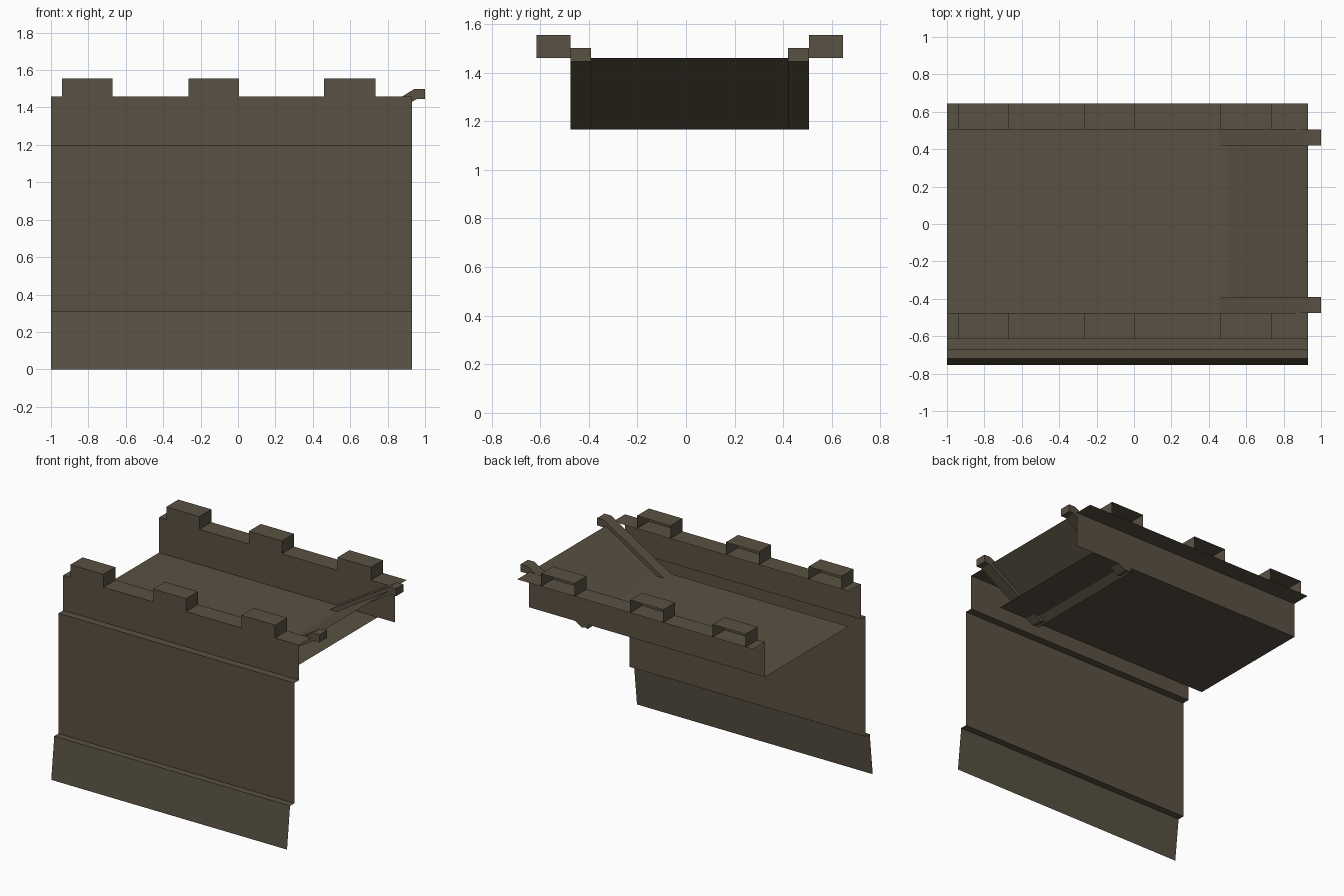
import bpy, bmesh

if "Cube" in bpy.data.objects:
    bpy.data.objects.remove(bpy.data.objects["Cube"])

stone = bpy.data.materials.new("brown_stone")
stone.diffuse_color = (0.10, 0.082, 0.055, 1)
stone.use_nodes = True
stone.node_tree.nodes["Principled BSDF"].inputs["Base Color"].default_value = stone.diffuse_color

X0, X1 = -1.0, 0.93      # ends of the wall
TOP, FLOOR = 1.46, 1.20  # parapet top and walkway level


def finish(name, bm):
    me = bpy.data.meshes.new(name)
    bm.to_mesh(me)
    bm.free()
    me.materials.append(stone)
    ob = bpy.data.objects.new(name, me)
    bpy.context.collection.objects.link(ob)
    return ob


def sheet(name, profile, x0=X0, x1=X1):
    """Sweep an open (y, z) profile along x as a thin sheet."""
    bm = bmesh.new()
    a = [bm.verts.new((x0, y, z)) for y, z in profile]
    b = [bm.verts.new((x1, y, z)) for y, z in profile]
    for i in range(len(profile) - 1):
        bm.faces.new((a[i], b[i], b[i + 1], a[i + 1]))
    return finish(name, bm)


def prism(name, outline, y0, y1):
    """Extrude a closed (x, z) outline along y."""
    bm = bmesh.new()
    face = bm.faces.new([bm.verts.new((x, y0, z)) for x, z in outline])
    ext = bmesh.ops.extrude_face_region(bm, geom=[face], use_keep_orig=True)
    moved = [g for g in ext["geom"] if isinstance(g, bmesh.types.BMVert)]
    bmesh.ops.translate(bm, vec=(0, y1 - y0, 0), verts=moved)
    bmesh.ops.recalc_face_normals(bm, faces=bm.faces)
    return finish(name, bm)


# Stepped outer wall with sloping foot and parapet top
sheet("front_wall", [(-0.755, 0), (-0.72, 0.31), (-0.67, 0.31), (-0.67, 1.20),
                     (-0.615, 1.20), (-0.615, TOP), (-0.475, TOP)])

# Walkway floor, running a little way under the ramp
sheet("walkway_floor", [(-0.475, FLOOR), (0.505, FLOOR)], X0, 0.79)

# Rear parapet: inner face and top ledge
sheet("rear_parapet", [(0.505, FLOOR), (0.505, TOP), (0.645, TOP)])

# Ramp rising from the floor to the parapet level
bm = bmesh.new()
bm.faces.new([bm.verts.new(p) for p in ((0.455, -0.475, 1.165), (X1, -0.475, TOP),
                                        (X1, 0.505, TOP), (0.455, 0.505, 1.165))])
finish("ramp", bm)

# Side rails of the ramp with a flat hooked end
rail = [(0.43, 1.185), (0.945, 1.50), (1.0, 1.50), (1.0, 1.445),
        (0.955, 1.445), (0.50, 1.165)]
for side, y0, y1 in (("front", -0.475, -0.39), ("rear", 0.42, 0.505)):
    prism(side + "_ramp_rail", rail, y0, y1)

# Battlement blocks, open underneath and at the back
for side, y0, y1 in (("front", -0.615, -0.475), ("rear", 0.505, 0.645)):
    for n, (x0, x1) in enumerate(((-0.94, -0.67), (-0.265, 0.005), (0.46, 0.735))):
        ob = prism(f"{side}_battlement_{n + 1}",
                   [(x0, TOP), (x1, TOP), (x1, 1.555), (x0, 1.555)], y0, y1)
        bm = bmesh.new()
        bm.from_mesh(ob.data)
        bm.normal_update()
        hidden = [f for f in bm.faces if f.normal.y > 0.9 or f.normal.z < -0.9]
        bmesh.ops.delete(bm, geom=hidden, context='FACES')
        bm.to_mesh(ob.data)
        bm.free()
